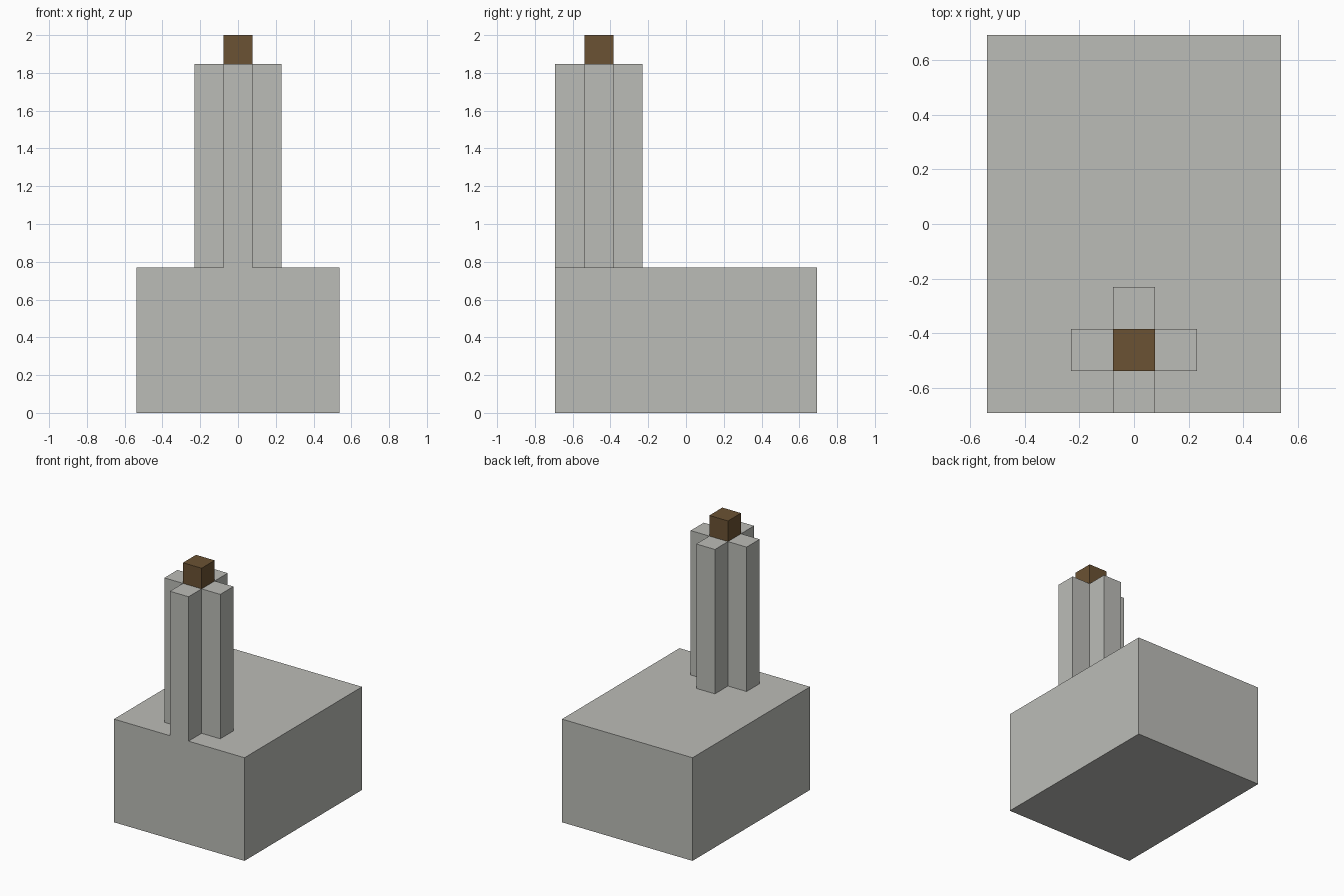
import bpy
import bmesh

U = 2 / 13            # block module: the model is 13 modules tall
COLUMN_Y = -3 * U     # column axis, so its front arm is flush with the base

cube = bpy.data.objects.get("Cube")
if cube:
    bpy.data.objects.remove(cube, do_unlink=True)


def material(name, rgb):
    mat = bpy.data.materials.new(name)
    mat.use_nodes = True
    color = (*rgb, 1)
    mat.diffuse_color = color
    mat.node_tree.nodes["Principled BSDF"].inputs["Base Color"].default_value = color
    return mat


def prism(name, outline, y, bottom, top, mat):
    """Extrude a flat outline, given in modules, between two heights."""
    bm = bmesh.new()
    face = bm.faces.new([bm.verts.new((px * U, py * U + y, bottom * U)) for px, py in outline])
    result = bmesh.ops.extrude_face_region(bm, geom=[face])
    raised = [v for v in result["geom"] if isinstance(v, bmesh.types.BMVert)]
    bmesh.ops.translate(bm, vec=(0, 0, (top - bottom) * U), verts=raised)
    bmesh.ops.recalc_face_normals(bm, faces=bm.faces)
    mesh = bpy.data.meshes.new(name)
    bm.to_mesh(mesh)
    bm.free()
    mesh.materials.append(mat)
    obj = bpy.data.objects.new(name, mesh)
    bpy.context.collection.objects.link(obj)
    return obj


def rectangle(w, d):
    return [(-w / 2, -d / 2), (w / 2, -d / 2), (w / 2, d / 2), (-w / 2, d / 2)]


stone = material("pale grey stone", (0.50, 0.505, 0.475))
wood = material("brown wood", (0.147, 0.084, 0.033))

# Cross outline: one arm's three corners turned through four quarter turns
cross = []
arm = [(0.5, -0.5), (1.5, -0.5), (1.5, 0.5)]
for _ in range(4):
    cross += arm
    arm = [(-py, px) for px, py in arm]

# Block base, cross-shaped column and cap
prism("base", rectangle(7, 9), 0, 0, 5, stone)
prism("column", cross, COLUMN_Y, 5, 12, stone)
prism("cap", rectangle(1, 1), COLUMN_Y, 12, 13, wood)
